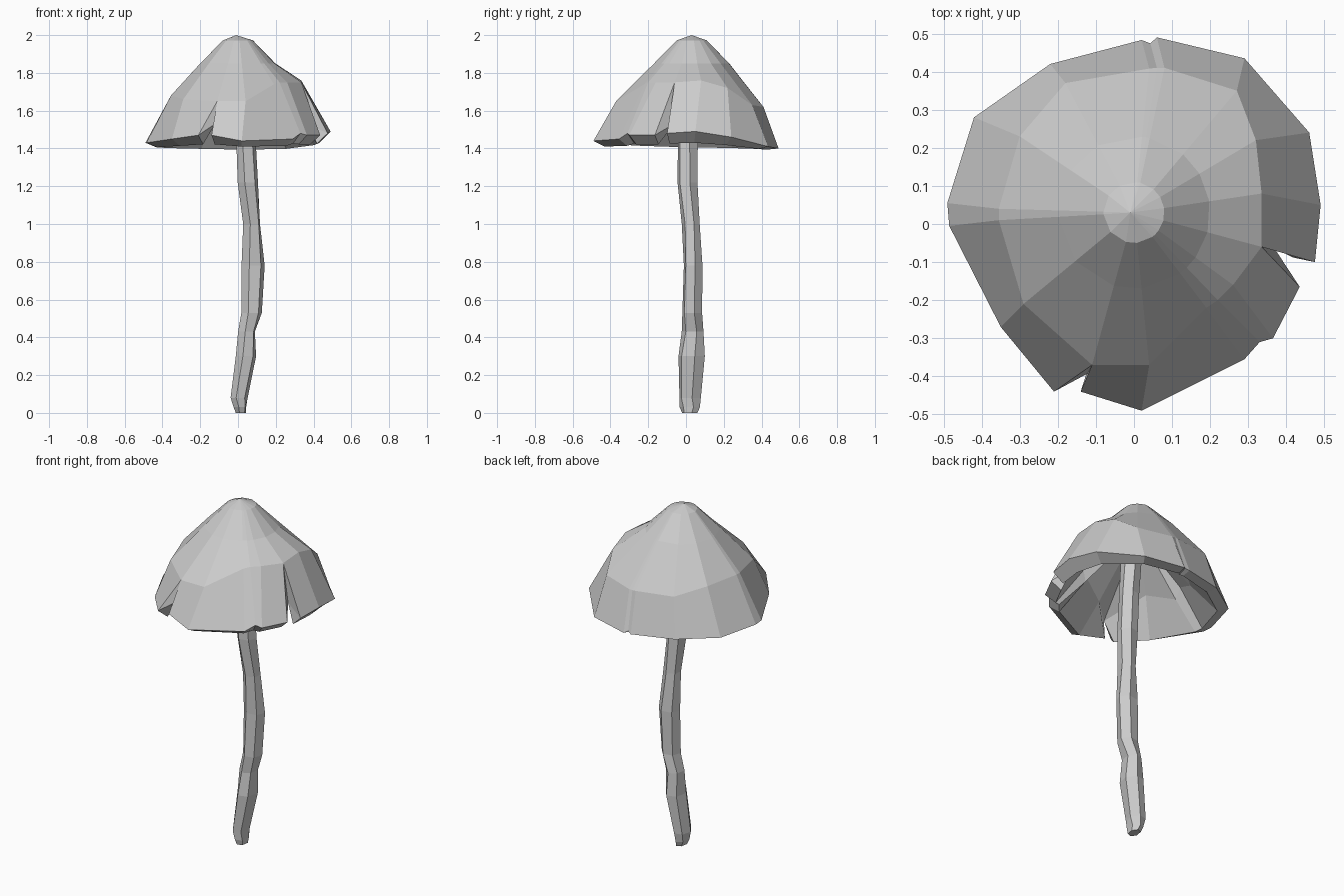
import bpy, bmesh, math
from mathutils import Vector

if "Cube" in bpy.data.objects:
    bpy.data.objects.remove(bpy.data.objects["Cube"])


def finish(bm, name):
    bmesh.ops.remove_doubles(bm, verts=bm.verts, dist=0.0005)
    bmesh.ops.recalc_face_normals(bm, faces=bm.faces)
    me = bpy.data.meshes.new(name)
    bm.to_mesh(me)
    bm.free()
    ob = bpy.data.objects.new(name, me)
    bpy.context.collection.objects.link(ob)
    return ob


# Cap outline, counter-clockwise: rim point, then shoulder point.
# Neighbouring columns that share a shoulder point form a tear in the rim.
columns = [
    (.475, -.10, 1.48, .335, -.06, 1.75),
    (.49, .05, 1.49, .335, .08, 1.76),
    (.46, .24, 1.46, .32, .22, 1.72),
    (.29, .435, 1.41, .27, .35, 1.63),
    (.06, .49, 1.40, .08, .41, 1.62),
    (.043, .474, 1.41, .06, .41, 1.62),
    (.02, .483, 1.40, .04, .408, 1.62),
    (-.22, .42, 1.41, -.18, .37, 1.63),
    (-.42, .28, 1.42, -.30, .23, 1.67),
    (-.49, .055, 1.43, -.355, .04, 1.68),
    (-.485, -.005, 1.43, -.355, .01, 1.68),
    (-.35, -.27, 1.45, -.29, -.21, 1.66),
    (-.21, -.44, 1.47, -.11, -.37, 1.65),
    (-.14, -.44, 1.47, -.11, -.37, 1.65),
    (.02, -.49, 1.44, .04, -.37, 1.65),
    (.29, -.355, 1.45, .19, -.22, 1.74),
    (.33, -.31, 1.48, .22, -.20, 1.75),
    (.365, -.30, 1.47, .26, -.16, 1.75),
    (.435, -.165, 1.47, .335, -.06, 1.75),
]
n = len(columns)


def torn(i):
    return columns[i][3:] == columns[(i + 1) % n][3:]


def cap_column(i, c):
    rim, mid = Vector(c[:3]), Vector(c[3:])
    ctr = Vector((0, .03, 0))
    d = Vector((mid.x, mid.y - .03, 0)).normalized()
    top = ctr + d * .08 + Vector((0, 0, 1.972))
    upper = ctr + d * .2 + Vector((0, 0, 1.85))
    lip = Vector((rim.x * .88, rim.y * .88, rim.z * .4 + 1.39 * .6))
    core = ctr + d * .065 + Vector((0, 0, 1.78))
    inner = lip.lerp(core, .4)
    inner.z += .05 if i % 2 else -.01       # gill folds
    if torn(i) or torn(i - 1):              # gills close in behind a tear
        inner = Vector((mid.x * 1.1, mid.y * 1.06, 1.53))
    return [top, upper, mid, rim, lip, inner, core]


bm = bmesh.new()
cols = [[bm.verts.new(p) for p in cap_column(i, c)] for i, c in enumerate(columns)]
apex = bm.verts.new((-.01, .03, 2.0))
roof = bm.verts.new((.02, .02, 1.80))
for i, a in enumerate(cols):
    b = cols[(i + 1) % n]
    if torn(i):
        # torn edge: close the cap thickness on both sides
        for s in (a, b):
            bm.faces.new((s[2], s[3], s[5]))
            bm.faces.new((s[3], s[4], s[5]))
        continue
    bm.faces.new((apex, a[0], b[0]))
    for k in range(4):
        bm.faces.new((a[k], a[k + 1], b[k + 1], b[k]))
    # gills fan towards the stem
    for k in (4, 5):
        bm.faces.new((a[k], a[k + 1], b[k + 1], b[k]))
    bm.faces.new((roof, b[6], a[6]))
finish(bm, "mushroom_cap")

# Crooked six-sided stem: height, centre x, centre y, half width x, half width y
stem = [
    (0, .015, .02, .027, .040), (.03, .010, .020, .034, .052),
    (.08, .006, .022, .044, .058),
    (.30, .042, .030, .053, .070), (.43, .045, .035, .046, .056),
    (.53, .072, .033, .053, .053), (.78, .080, .038, .060, .050),
    (1.0, .072, .025, .046, .046), (1.22, .052, .008, .053, .053),
    (1.45, .042, .010, .050, .054), (1.85, .020, .015, .055, .055),
]
bm = bmesh.new()
N = 6
rings = []
for i, (z, cx, cy, rx, ry) in enumerate(stem):
    ring = []
    for k in range(N):
        t = math.tau * (k + .25) / N + .12 * math.sin(i * 2)
        ring.append(bm.verts.new((cx + 1.04 * rx * math.cos(t), cy + 1.04 * ry * math.sin(t), z)))
    rings.append(ring)
for a, b in zip(rings, rings[1:]):
    for k in range(N):
        m = (k + 1) % N
        bm.faces.new((a[k], a[m], b[m], b[k]))
bm.faces.new(rings[0])
bm.faces.new(rings[-1])
finish(bm, "stem")
